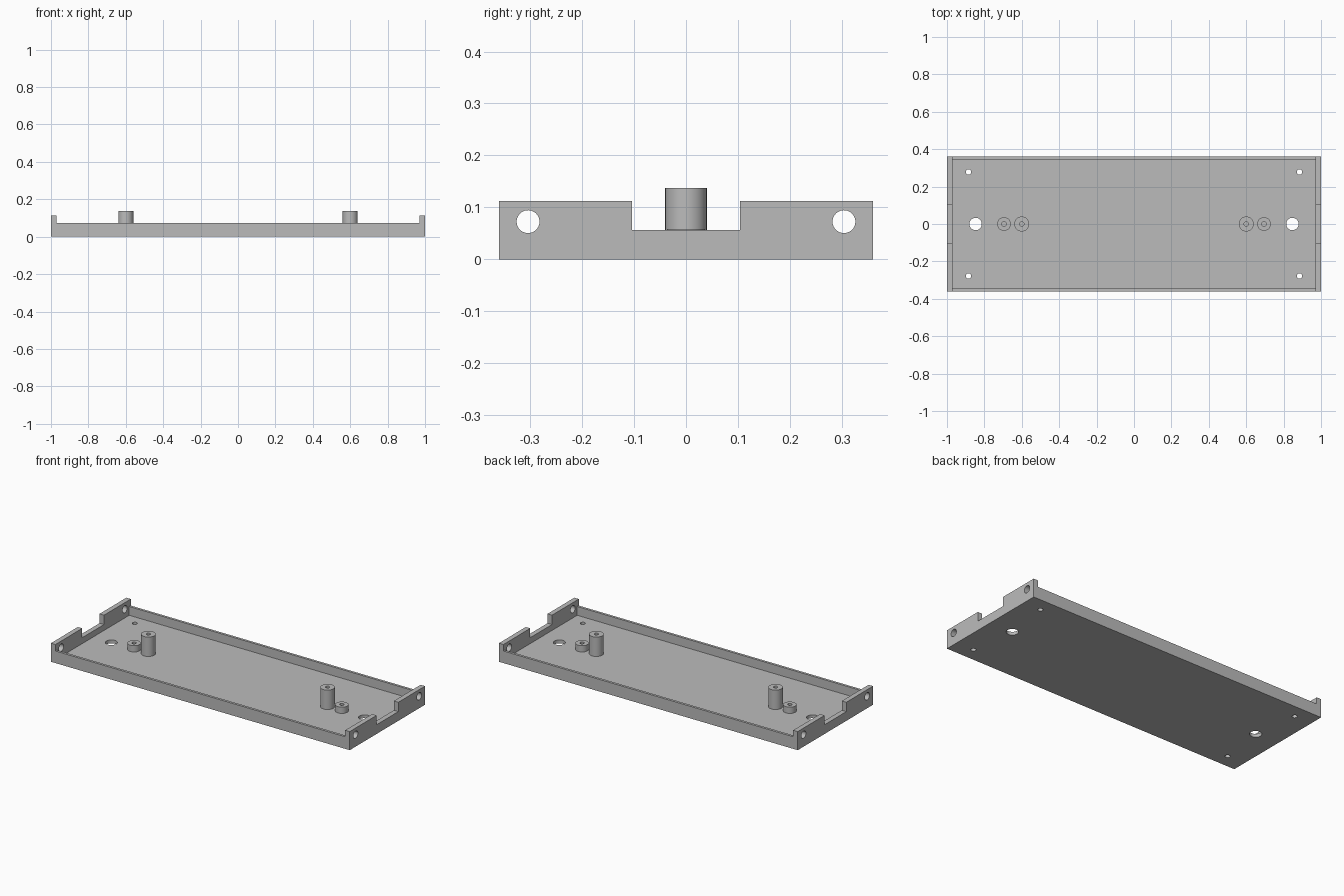
import bpy
import math

if "Cube" in bpy.data.objects:
    bpy.data.objects.remove(bpy.data.objects["Cube"])

grey = bpy.data.materials.new("plain grey")
grey.diffuse_color = (0.5, 0.5, 0.5, 1)
grey.use_nodes = True
grey.node_tree.nodes["Principled BSDF"].inputs["Base Color"].default_value = grey.diffuse_color

FLOOR = 0.02      # floor thickness
SIDE_H = 0.073    # long wall height
END_H = 0.1125    # end wall height


def box(name, x, y, z0, z1):
    """Box centred in x and y with half sizes x, y."""
    bpy.ops.mesh.primitive_cube_add(size=1, location=(0, 0, (z0 + z1) / 2))
    ob = bpy.context.object
    ob.name = name
    ob.scale = (2 * x, 2 * y, z1 - z0)
    bpy.ops.object.transform_apply(location=True, rotation=True, scale=True)
    return ob


def rod(name, r, x, y, z0, z1, sides=40):
    """Upright cylinder."""
    bpy.ops.mesh.primitive_cylinder_add(vertices=sides, radius=r, depth=z1 - z0,
                                        location=(x, y, (z0 + z1) / 2))
    ob = bpy.context.object
    ob.name = name
    bpy.ops.object.transform_apply(location=True, rotation=True, scale=True)
    return ob


def cut(ob, cutter):
    """Subtract the cutter and delete it."""
    mod = ob.modifiers.new("cut", 'BOOLEAN')
    mod.operation = 'DIFFERENCE'
    mod.solver = 'EXACT'
    mod.object = cutter
    bpy.context.view_layer.objects.active = ob
    bpy.ops.object.modifier_apply(modifier=mod.name)
    bpy.data.objects.remove(cutter, do_unlink=True)


def finish(ob):
    ob.data.materials.clear()
    ob.data.materials.append(grey)
    bpy.ops.object.select_all(action='DESELECT')
    ob.select_set(True)
    bpy.context.view_layer.objects.active = ob
    bpy.ops.object.shade_smooth_by_angle(angle=math.radians(30))


# Tray: hollow, lowered long walls, notched end walls
tray = box("tray", 1.0, 0.36, 0, END_H)
cut(tray, box("cavity", 0.97, 0.345, FLOOR, 0.3))
cut(tray, box("long_wall_cut", 0.97, 0.5, SIDE_H, 0.3))
cut(tray, box("end_notch", 1.2, 0.104, 0.056, 0.3))

# Round holes through both end walls
for y in (-0.304, 0.304):
    bpy.ops.mesh.primitive_cylinder_add(vertices=40, radius=0.022, depth=2.4,
                                        location=(0, y, 0.0725),
                                        rotation=(0, math.pi / 2, 0))
    cut(tray, bpy.context.object)

# Floor holes: one large at each end, small ones near the corners
for s in (-1, 1):
    cut(tray, rod("large_hole", 0.033, s * 0.847, 0, -0.1, 0.1))
    for t in (-1, 1):
        cut(tray, rod("small_hole", 0.0145, s * 0.885, t * 0.278, -0.1, 0.1, 24))
finish(tray)

# Hollow standoffs on the floor: tall inner pair and short outer pair
for side, s in (("left", -1), ("right", 1)):
    for kind, x, r, top in (("tall", 0.6, 0.04, 0.1375),
                            ("short", 0.695, 0.0365, 0.058)):
        post = rod(f"{kind}_standoff_{side}", r, s * x, 0, FLOOR, top)
        cut(post, rod("screw_hole", 0.012, s * x, 0, FLOOR - 0.01, top + 0.1, 24))
        finish(post)
